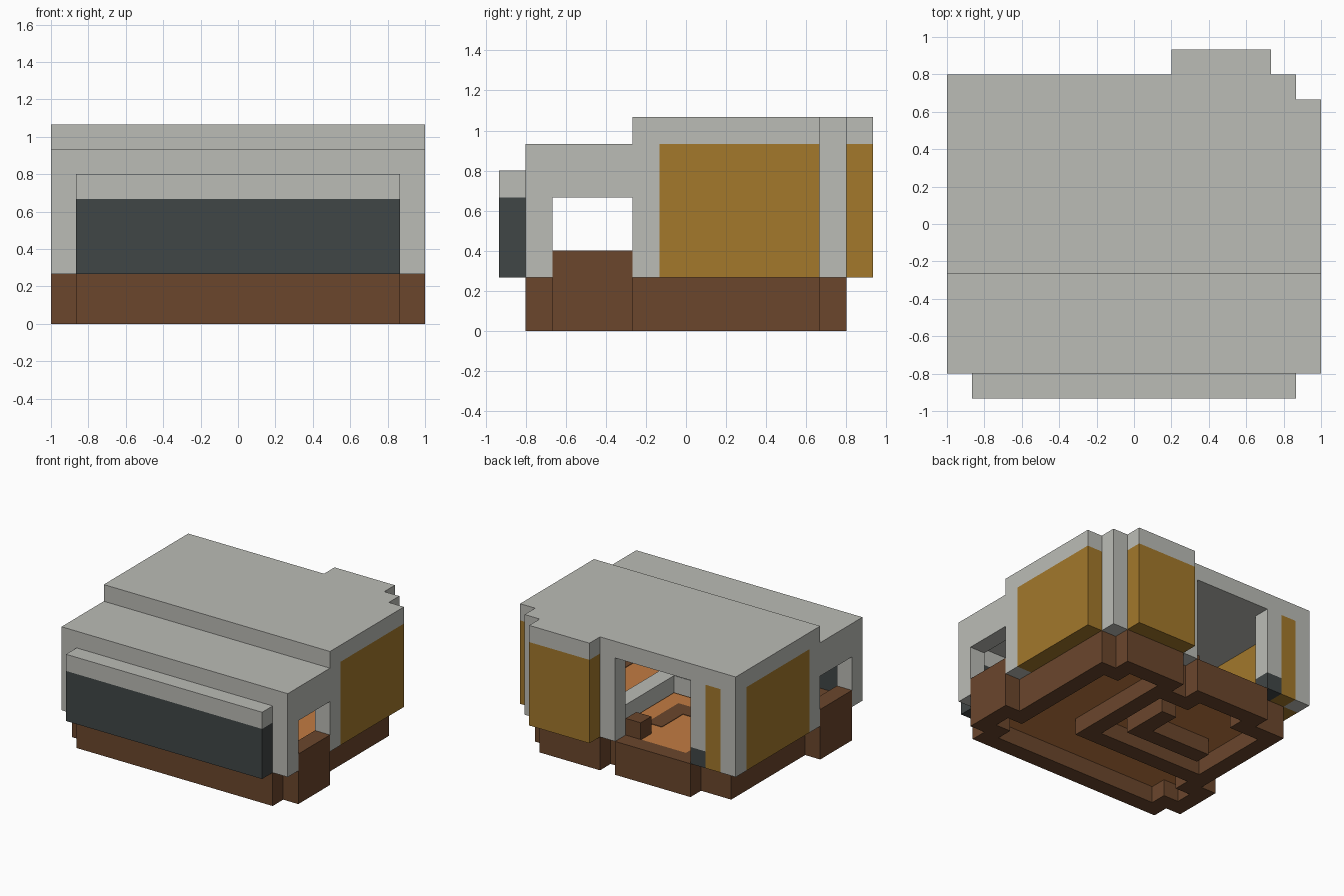
import bpy, bmesh
from mathutils import Matrix, Vector

cube = bpy.data.objects.get("Cube")
if cube:
    bpy.data.objects.remove(cube, do_unlink=True)

U = 2 / 15                      # one block of the building grid
NX, NY = 15, 14                 # grid size in blocks


def material(name, rgb):
    lin = [((c / 255 + 0.055) / 1.055) ** 2.4 for c in rgb] + [1]
    m = bpy.data.materials.new(name)
    m.use_nodes = True
    m.diffuse_color = lin
    m.node_tree.nodes["Principled BSDF"].inputs["Base Color"].default_value = lin
    return m


GREY = material("pale concrete", (187, 188, 182))
BROWN = material("brown foundation", (107, 70, 44))
AMBER = material("amber panel", (163, 120, 43))
DARK = material("dark glass", (64, 70, 70))
ORANGE = material("orange floor", (194, 124, 66))


def blocks(name, mat, *boxes, both_sides=()):
    """Boxes as (x0, x1, y0, y1, z0, z1) in blocks; both_sides are mirrored in x."""
    boxes = list(boxes)
    for b in both_sides:
        boxes += [b, (NX - b[1], NX - b[0], *b[2:])]
    bm = bmesh.new()
    for x0, x1, y0, y1, z0, z1 in boxes:
        mid = Vector(((x0 + x1 - NX) / 2, (y0 + y1 - NY) / 2, (z0 + z1) / 2)) * U
        size = Vector((x1 - x0, y1 - y0, z1 - z0)) * U
        bmesh.ops.create_cube(bm, size=1, matrix=Matrix.Translation(mid) @ Matrix.Diagonal((*size, 1)))
    mesh = bpy.data.meshes.new(name)
    bm.to_mesh(mesh)
    bm.free()
    mesh.materials.append(mat)
    obj = bpy.data.objects.new(name, mesh)
    bpy.context.collection.objects.link(obj)
    return obj


# Foundation rim, hollow below the floor
blocks("foundation_rim", BROWN,
       (1, 14, 1, 2, 0, 2),
       (2, 4, 11, 12, 0, 2), (7, 10, 11, 12, 0, 2), (12, 13, 11, 12, 0, 2),
       both_sides=[(1, 2, 2, 3, 0, 2), (1, 2, 4, 12, 0, 2)])
blocks("window_sills", BROWN, both_sides=[(0, 1, 2, 5, 0, 3)])
blocks("bay_foundation", BROWN, (9, 13, 12, 13, 0, 2))
blocks("doorstep", BROWN, (3, 8, 12, 13, 0, 2))
blocks("door_post_base", BROWN, (7, 8, 11, 12, 2, 3))

# Floor with the dividing beams that run through it
blocks("floor", ORANGE,
       (1, 14, 2, 5, 1, 1.97), (2, 13, 5, 11, 1, 1.97),
       (4, 7, 11, 12, 1, 1.97), (10, 12, 11, 12, 1, 1.97))
blocks("floor_beams", BROWN,
       (9, 10, 5, 11, 0, 2), (2, 9, 5, 6, 0, 2),
       (7, 8, 7, 10, 0, 2), (3, 7, 7, 8, 0, 2))
blocks("counter", GREY, (9, 10, 5, 11, 2, 3), (2, 9, 5, 6, 2, 3))

# Side walls with open windows and amber panels
blocks("side_walls", GREY, both_sides=[
    (0, 1, 1, 2, 2, 6), (0, 1, 2, 5, 5, 6), (0, 1, 5, 6, 2, 7)])
blocks("side_panels", AMBER, both_sides=[(0, 1, 6, 12, 2, 7)])

# Front bay with its dark glass and ledge
blocks("front_glass", DARK, (1, 14, 0, 1, 2, 5))
blocks("front_ledge", GREY, (1, 14, 0, 1, 5, 6))

# Back wall, doorway columns and bay
blocks("back_columns", GREY,
       (0, 1, 12, 13, 2, 7), (2, 3, 12, 13, 3, 7),
       (8, 9, 12, 13, 2, 7), (13, 14, 12, 13, 2, 7))
blocks("back_strip_panel", AMBER, (1, 2, 12, 13, 2, 7))
blocks("back_vent", DARK, (2, 3, 12, 13, 2, 3))
blocks("back_bay_panel", AMBER, (9, 13, 13, 14, 2, 7))

# Two-level roof
blocks("front_roof", GREY, (0, 15, 1, 5, 6, 7))
blocks("main_roof", GREY,
       (0, 15, 5, 12, 7, 8), (0, 14, 12, 13, 7, 8), (9, 13, 13, 14, 7, 8))
blocks("roof_step", GREY, (1, 14, 5, 6, 6, 7))
